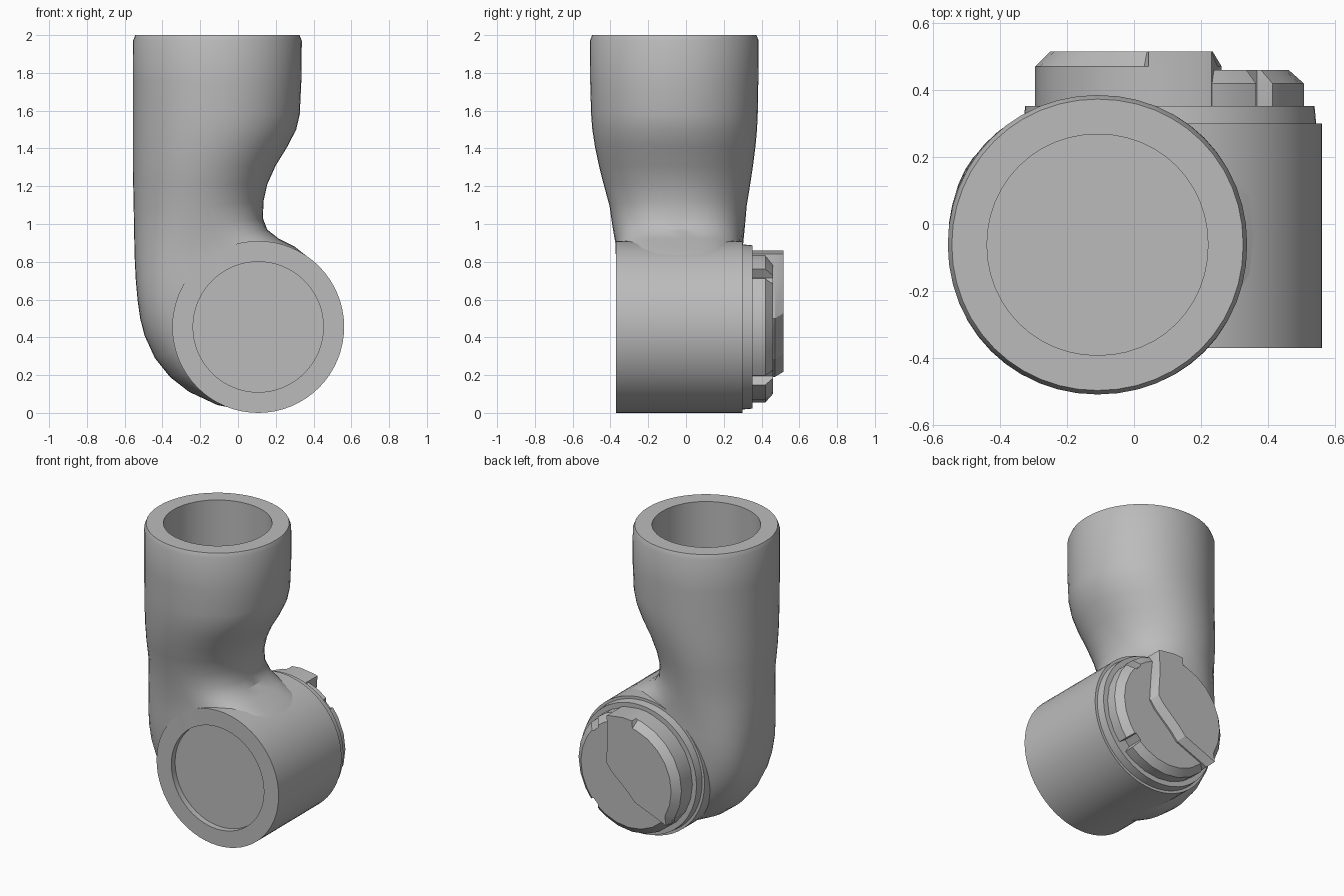
import bpy, bmesh, math
from math import cos, sin, radians, pi

cube = bpy.data.objects.get("Cube")
if cube:
    bpy.data.objects.remove(cube, do_unlink=True)

grey = bpy.data.materials.new("plain grey")
grey.use_nodes = True
grey.diffuse_color = (0.5, 0.5, 0.5, 1)
grey.node_tree.nodes["Principled BSDF"].inputs["Base Color"].default_value = (0.5, 0.5, 0.5, 1)

CX, CZ = 0.107, 0.455  # axis of the horizontal joint


def smooth(obj, angle):
    bpy.ops.object.select_all(action='DESELECT')
    obj.select_set(True)
    bpy.context.view_layer.objects.active = obj
    bpy.ops.object.shade_smooth_by_angle(angle=radians(angle))


def skin(name, rings, angle=30):
    """Bridge equal rings of points in order and cap both ends."""
    bm = bmesh.new()
    loops = [[bm.verts.new(p) for p in ring] for ring in rings]
    count = len(loops[0])
    for a, b in zip(loops, loops[1:]):
        for i in range(count):
            j = (i + 1) % count
            bm.faces.new((a[i], a[j], b[j], b[i]))
    bm.faces.new(loops[0])
    bm.faces.new(loops[-1])
    bmesh.ops.recalc_face_normals(bm, faces=bm.faces)
    mesh = bpy.data.meshes.new(name)
    bm.to_mesh(mesh)
    bm.free()
    mesh.materials.append(grey)
    obj = bpy.data.objects.new(name, mesh)
    bpy.context.collection.objects.link(obj)
    smooth(obj, angle)
    return obj


def section(ox, oz, ix, iz, yc, hy, n, sides=48):
    """Oval between an outer and an inner point; n squares it, the inner half most."""
    ring = []
    for k in range(sides):
        t = 2 * pi * k / sides
        c, s = cos(t), sin(t)
        power = 2 / n if c > 0 else 4 / (n + 2)
        u = math.copysign(abs(c) ** power, c)
        v = math.copysign(abs(s) ** power, s)
        ring.append(((ox + ix) / 2 + (ix - ox) / 2 * u, yc + hy * v,
                     (oz + iz) / 2 + (iz - oz) / 2 * u))
    return ring


def round_section(radius, z):
    """Round ring on the axis of the upright tube."""
    return section(-.109 - radius, z, -.109 + radius, z, -.062, radius, 2.05)


def body_section(ox, oz, ix, iz, hy):
    """Body ring: drifts to the joint's middle as it narrows, squarer near the bend."""
    yc = -.035 - .25 * (hy - .336)
    bend = max(0, 1 - abs(oz - .55) / .45)
    return section(ox, oz, ix, iz, yc, hy, 2.1 + 1.9 * bend)


def lathe(name, profile, sides=64):
    """Turn (radius, y) pairs about the joint axis."""
    return skin(name, [[(CX + r * cos(2 * pi * k / sides), y, CZ + r * sin(2 * pi * k / sides))
                        for k in range(sides)] for r, y in profile])


# Elbow tube: bore and rim first, then the necking tube, then the bend
rings = [round_section(r, z) for r, z in ((.33, 1.5), (.33, 2), (.435, 2), (.447, 1.97))]
neck = [(1.75, .335, .445), (1.58, .327, .441), (1.5, .308, .436), (1.41, .262, .425),
        (1.31, .2, .408), (1.21, .155, .388)]
rings += [body_section(-.555, z, ix, z, hy) for z, ix, hy in neck]
bend_rows = [(-.552, 1.07, .135, 1.12), (-.55, .95, .132, 1.03), (-.547, .82, .155, .97),
             (-.541, .7, .215, .923), (-.532, .6, .3, .88), (-.518, .5, .386, .812),
             (-.495, .41, .41, .7), (-.44, .29, .41, .6), (-.36, .19, .4, .48),
             (-.26, .112, .36, .38), (-.11, .042, .34, .3), (.08, .004, .32, .22)]
rings += [body_section(*row, .336 + .1 * max(0, row[1] - .8)) for row in bend_rows]
elbow = skin("elbow_tube", rings)

# Open the elbow where the round front recess sits
cutter = lathe("recess_cutter", [(.346, -.5), (.346, -.325)])
cutter.hide_render = True
cut = elbow.modifiers.new("recess", 'BOOLEAN')
cut.operation = 'DIFFERENCE'
cut.solver = 'EXACT'
cut.object = cutter
bpy.context.view_layer.objects.active = elbow
bpy.ops.object.modifier_apply(modifier=cut.name)
bpy.data.objects.remove(cutter, do_unlink=True)
smooth(elbow, 30)

# Horizontal joint barrel with a shallow front recess and a rear flange
lathe("joint_barrel", [(.345, -.33), (.345, -.37), (CZ, -.37), (CZ, .3),
                       (.437, .3), (.432, .353)])


def plate(name, border, arc, levels):
    """Extrude an outline of border points and polar arc points,
    drawn in at each level to form the chamfer."""
    outlines = []
    for y, inset in levels:
        ring = [(x - inset * .6, y, z + inset * .6) for x, z in border]
        for a, r, bevelled in arc:
            rr = r - inset * bevelled
            ring.append((CX + rr * cos(radians(a)), y, CZ + rr * sin(radians(a))))
        outlines.append(ring)
    return skin(name, outlines, 20)


# Low rear coupling disc with narrow notches in its rim
low_arc = []
for a in range(0, 360, 15):
    if a in (45, 315):
        low_arc += [(a - 5, .4, 1), (a - 4, .345, 0), (a + 4, .345, 0), (a + 5, .4, 1)]
    else:
        low_arc.append((a, .4, 1))
plate("coupling_disc", [], low_arc, [(.34, 0), (.42, 0), (.46, .045)])

# Raised rear coupling half with a stepped border and a square tooth on top
step_border = [(-.185, .19), (.05, .285), (.1, .34), (.225, .45), (.262, .5), (.25, .68)]
high_arc = [(a, .405, 0) for a in (72, 75, 90, 99)]
high_arc += [(a, .402, 1) for a in (101, *range(105, 211, 15))]
plate("raised_coupling", step_border, high_arc, [(.34, 0), (.47, 0), (.515, .045)])
